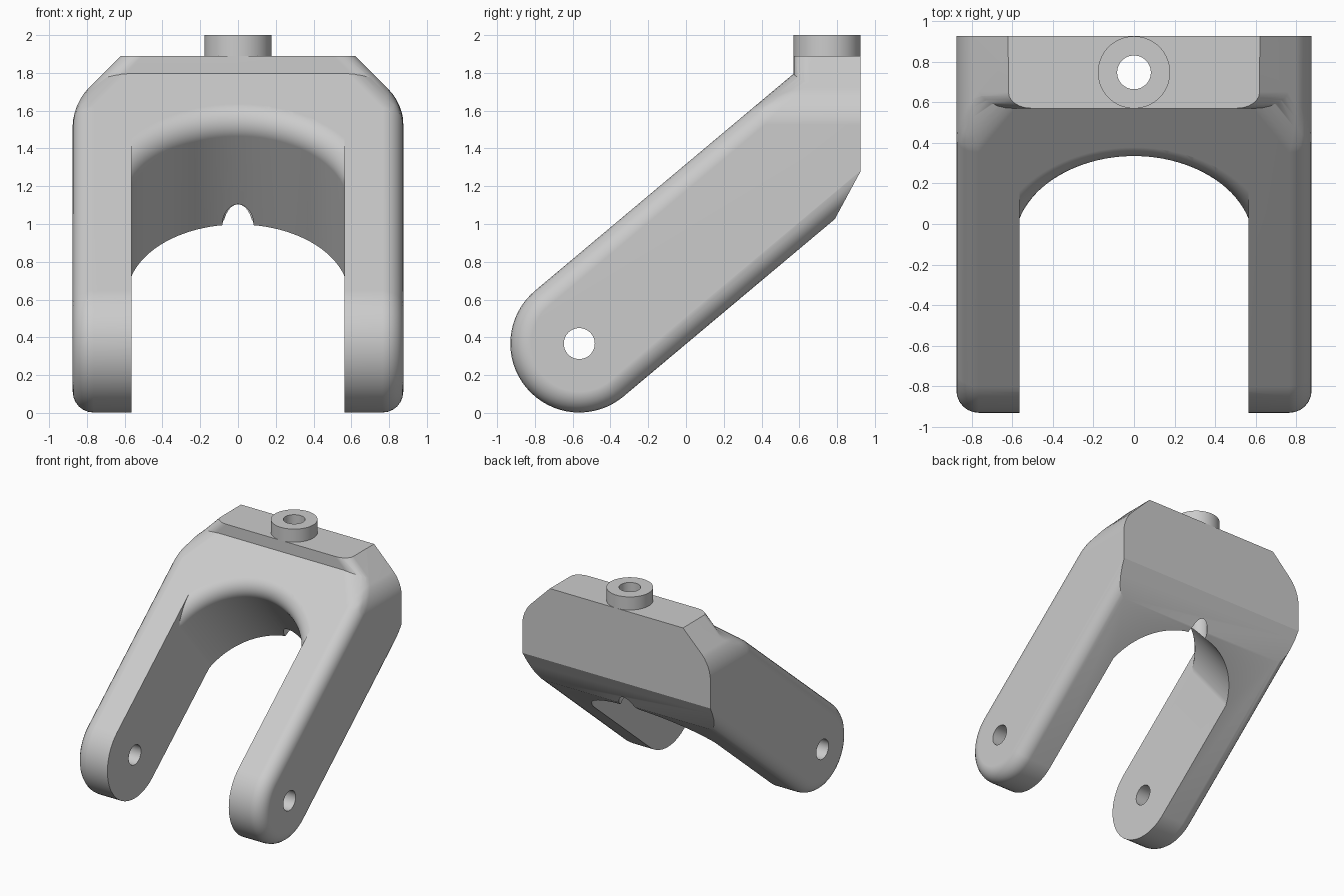
import bpy, bmesh, math
from mathutils import Vector

if "Cube" in bpy.data.objects:
    bpy.data.objects.remove(bpy.data.objects["Cube"])

HALF_W, GAP, R = 0.875, 0.565, 0.365       # outer half width, inner half width, arm radius
AXLE = Vector((0, -0.565, 0.367))
TILT = math.radians(40)
ALONG = Vector((0, math.cos(TILT), math.sin(TILT)))
UP = Vector((0, -math.sin(TILT), math.cos(TILT)))

grey = bpy.data.materials.new("plain_grey")
grey.use_nodes = True
grey.diffuse_color = (0.6, 0.6, 0.6, 1)
grey.node_tree.nodes["Principled BSDF"].inputs["Base Color"].default_value = (0.6, 0.6, 0.6, 1)


def arm_point(x, s, n):
    """Point in the tilted space of the arms."""
    return AXLE + Vector((x, 0, 0)) + ALONG * s + UP * n


def loft(bm, rings):
    """Skin a stack of equal rings and cap both ends."""
    rows = [[bm.verts.new(p) for p in ring] for ring in rings]
    for a, b in zip(rows, rows[1:]):
        for i in range(len(a)):
            j = (i + 1) % len(a)
            bm.faces.new((a[i], a[j], b[j], b[i]))
    bm.faces.new(rows[0])
    bm.faces.new(rows[-1])
    bmesh.ops.recalc_face_normals(bm, faces=bm.faces)


def clip(bm, point, normal):
    """Remove everything beyond a plane and close the cut."""
    geom = bm.verts[:] + bm.edges[:] + bm.faces[:]
    cut = bmesh.ops.bisect_plane(bm, geom=geom, dist=1e-5, plane_co=point,
                                 plane_no=Vector(normal).normalized(), clear_outer=True)
    edges = [e for e in cut["geom_cut"] if isinstance(e, bmesh.types.BMEdge) and e.is_boundary]
    if edges:
        bmesh.ops.edgeloop_fill(bm, edges=edges)
    bmesh.ops.recalc_face_normals(bm, faces=bm.faces)


def chamfer_shoulders(bm, total):
    for side in (-1, 1):
        clip(bm, (0, 0, total), (side, 0, 1))


def finish(bm, name):
    mesh = bpy.data.meshes.new(name)
    bm.to_mesh(mesh)
    bm.free()
    mesh.materials.append(grey)
    obj = bpy.data.objects.new(name, mesh)
    bpy.context.collection.objects.link(obj)
    return obj


def activate(obj):
    bpy.ops.object.select_all(action='DESELECT')
    obj.select_set(True)
    bpy.context.view_layer.objects.active = obj


def combine(obj, other, operation, keep=False):
    activate(obj)
    mod = obj.modifiers.new("combine", 'BOOLEAN')
    mod.object, mod.operation, mod.solver = other, operation, 'EXACT'
    bpy.ops.object.modifier_apply(modifier=mod.name)
    if not keep:
        bpy.data.objects.remove(other)


def cylinder(name, radius, start, end, sides=48):
    start, end = Vector(start), Vector(end)
    turn = (end - start).to_track_quat('Z', 'Y')
    ring = [turn @ Vector((radius * math.cos(a), radius * math.sin(a), 0))
            for a in (math.tau * i / sides for i in range(sides))]
    bm = bmesh.new()
    loft(bm, [[start + p for p in ring], [end + p for p in ring]])
    return finish(bm, name)


# Tilted slab with a round lower end, rounded along its outer edges
LENGTH, ARC = 2.6, 32
profile = [(LENGTH, R)]
for i in range(ARC + 1):
    a = math.pi / 2 + math.pi * i / ARC
    profile.append((R * math.cos(a), R * math.sin(a)))
profile.append((LENGTH, -R))
bm = bmesh.new()
loft(bm, [[arm_point(x, s, n) for s, n in profile] for x in (-HALF_W, HALF_W)])
chamfer_shoulders(bm, 2.51)
outer = [e for e in bm.edges
         if any(abs(f.normal.x) > 0.5 for f in e.link_faces)
         and not any(f.normal.dot(ALONG) > 0.9 for f in e.link_faces)]
bmesh.ops.bevel(bm, geom=outer, offset=0.11, segments=6, profile=0.5,
                affect='EDGES', clamp_overlap=True)
fork = finish(bm, "fork_frame")

# Upright crown block with rounded front corners
bm = bmesh.new()
loft(bm, [[Vector((x, y, z)) for x, y in
           ((-HALF_W, 0.57), (HALF_W, 0.57), (HALF_W, 1.0), (-HALF_W, 1.0))]
          for z in (1.72, 2.0)])
chamfer_shoulders(bm, 2.509)
corners = [e for e in bm.edges
           if any(f.normal.y < -0.9 for f in e.link_faces)
           and any(0.5 < abs(f.normal.x) < 0.9 for f in e.link_faces)]
bmesh.ops.bevel(bm, geom=corners, offset=0.08, segments=6, profile=0.5,
                affect='EDGES', clamp_overlap=True)
combine(fork, finish(bm, "crown_block"), 'UNION')

# Flat top, flat back and sloped lower back
bm = bmesh.new()
bm.from_mesh(fork.data)
clip(bm, (0, 0, 1.89), (0, 0, 1))
clip(bm, (0, 0.925, 0), (0, 1, 0))
clip(bm, (0, 0.925, 1.28), (0, 0.25, -0.135))
bm.to_mesh(fork.data)
bm.free()

# Wheel gap: arched end that flares out at the upper face
ARCH, FLARE, CENTRE = 0.586, 0.12, 0.83
layers = [(-0.6, ARCH)]
for i in range(9):
    a = math.pi / 2 * i / 8
    layers.append((R - FLARE + FLARE * math.sin(a), ARCH + FLARE * (1 - math.cos(a))))
layers.append((0.6, ARCH + FLARE))
rings = []
for n, radius in layers:
    reach = math.asin(GAP / radius)
    ring = [arm_point(-GAP, -1, n), arm_point(GAP, -1, n)]
    for i in range(41):
        a = reach * (1 - i / 20)
        ring.append(arm_point(radius * math.sin(a), CENTRE + radius * math.cos(a), n))
    rings.append(ring)
bm = bmesh.new()
loft(bm, rings)
combine(fork, finish(bm, "wheel_gap"), 'DIFFERENCE')

# Axle holes through both arms
side = Vector((1.2, 0, 0))
combine(fork, cylinder("axle_hole", 0.082, AXLE - side, AXLE + side), 'DIFFERENCE')

# Steering stem with a bore running down through the crown
stem = cylinder("stem", 0.178, (0, 0.747, 1.89), (0, 0.747, 2.0), 64)
bore = cylinder("stem_bore", 0.083, (0, 0.747, 0.5), (0, 0.747, 2.4))
combine(stem, bore, 'DIFFERENCE', keep=True)
combine(fork, bore, 'DIFFERENCE')

for obj in (fork, stem):
    activate(obj)
    bpy.ops.object.shade_smooth_by_angle(angle=math.radians(25))
    weighted = obj.modifiers.new("even_shading", 'WEIGHTED_NORMAL')
    weighted.keep_sharp = True
